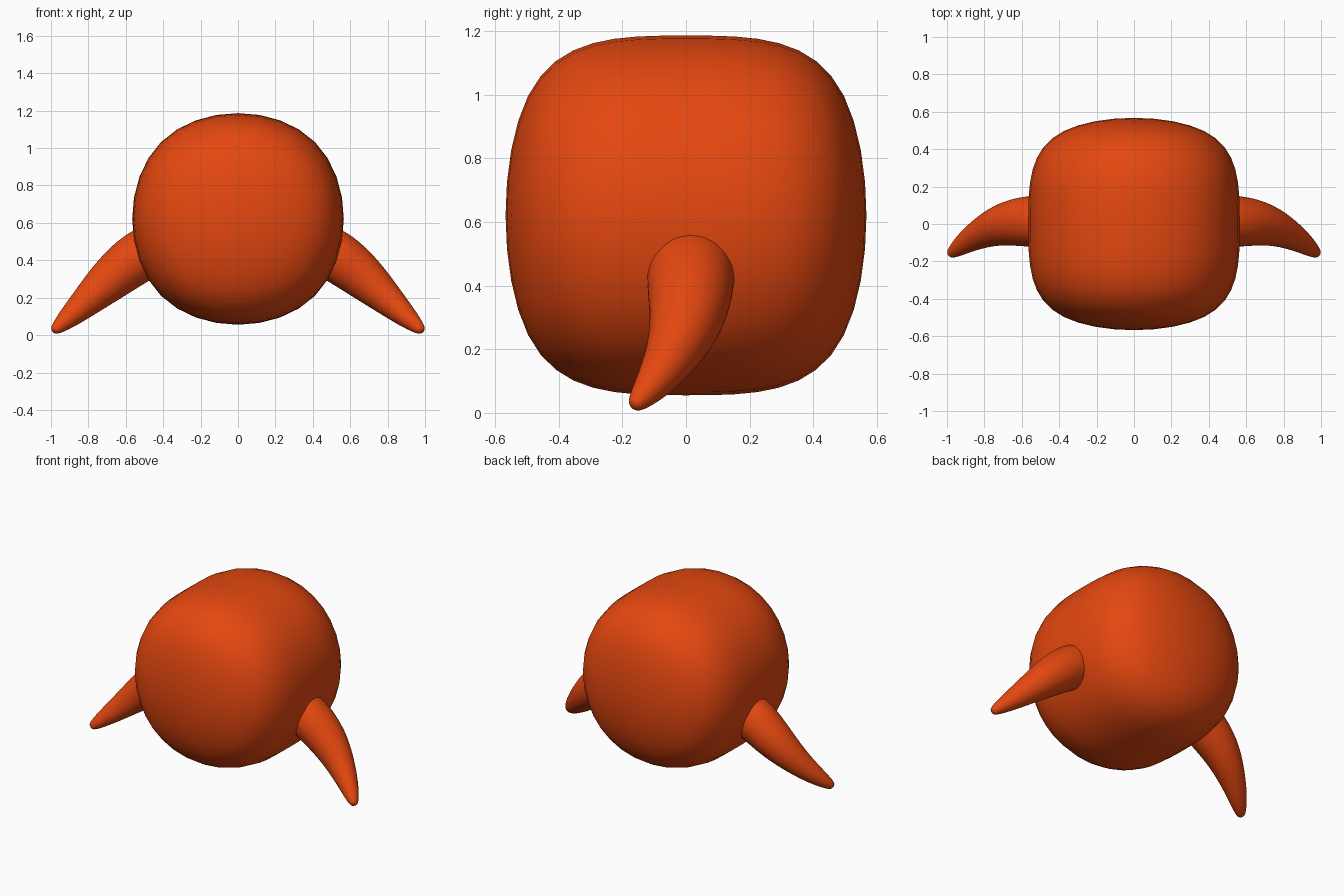
import bpy, bmesh, math
from mathutils import Vector

if "Cube" in bpy.data.objects:
    bpy.data.objects.remove(bpy.data.objects["Cube"])

orange = bpy.data.materials.new("orange")
orange.diffuse_color = (0.78, 0.064, 0.005, 1)
orange.use_nodes = True
orange.node_tree.nodes["Principled BSDF"].inputs["Base Color"].default_value = orange.diffuse_color


def finish(name, bm, levels, mirror=False):
    """Turn a bmesh cage into a smooth, subdivided object."""
    bmesh.ops.recalc_face_normals(bm, faces=bm.faces)
    for f in bm.faces:
        f.smooth = True
    me = bpy.data.meshes.new(name)
    bm.to_mesh(me)
    bm.free()
    me.materials.append(orange)
    ob = bpy.data.objects.new(name, me)
    bpy.context.collection.objects.link(ob)
    if mirror:
        ob.modifiers.new("mirror", 'MIRROR').use_mirror_merge = False
    sub = ob.modifiers.new("subdivision", 'SUBSURF')
    sub.levels = sub.render_levels = levels
    return ob


# Body: cube with one loop cut across its depth, subdivided
H = 0.617
bm = bmesh.new()
bmesh.ops.create_cube(bm, size=2 * H)
bmesh.ops.bisect_plane(bm, geom=bm.verts[:] + bm.edges[:] + bm.faces[:],
                       plane_co=(0, 0, 0), plane_no=(0, 1, 0))
body = finish("body", bm, 3)
body.location.z = 0.621

# Arms: tapered tube curving outward, down and forward (x, y, z, radius)
stations = [
    (0.38, 0.02, 0.500, 0.130),
    (0.53, 0.015, 0.425, 0.142),
    (0.68, 0.008, 0.303, 0.120),
    (0.80, -0.037, 0.190, 0.087),
    (0.90, -0.097, 0.098, 0.060),
    (0.965, -0.147, 0.040, 0.036),
    (0.989, -0.166, 0.019, 0.019),
]
SIDES = 16
bm = bmesh.new()
centres = [Vector(s[:3]) for s in stations]
rings = []
for i, s in enumerate(stations):
    axis = centres[min(i + 1, len(centres) - 1)] - centres[max(i - 1, 0)]
    axis.normalize()
    u = axis.cross(Vector((0, 1, 0))).normalized()
    v = axis.cross(u)
    r = s[3] / 0.975
    rings.append([bm.verts.new(centres[i] + r * (math.cos(a) * u + math.sin(a) * v))
                  for a in (2 * math.pi * k / SIDES for k in range(SIDES))])
for a, b in zip(rings, rings[1:]):
    for k in range(SIDES):
        n = (k + 1) % SIDES
        bm.faces.new((a[k], a[n], b[n], b[k]))
bm.faces.new(rings[0])
bm.faces.new(rings[-1])
finish("arms", bm, 2, mirror=True)
